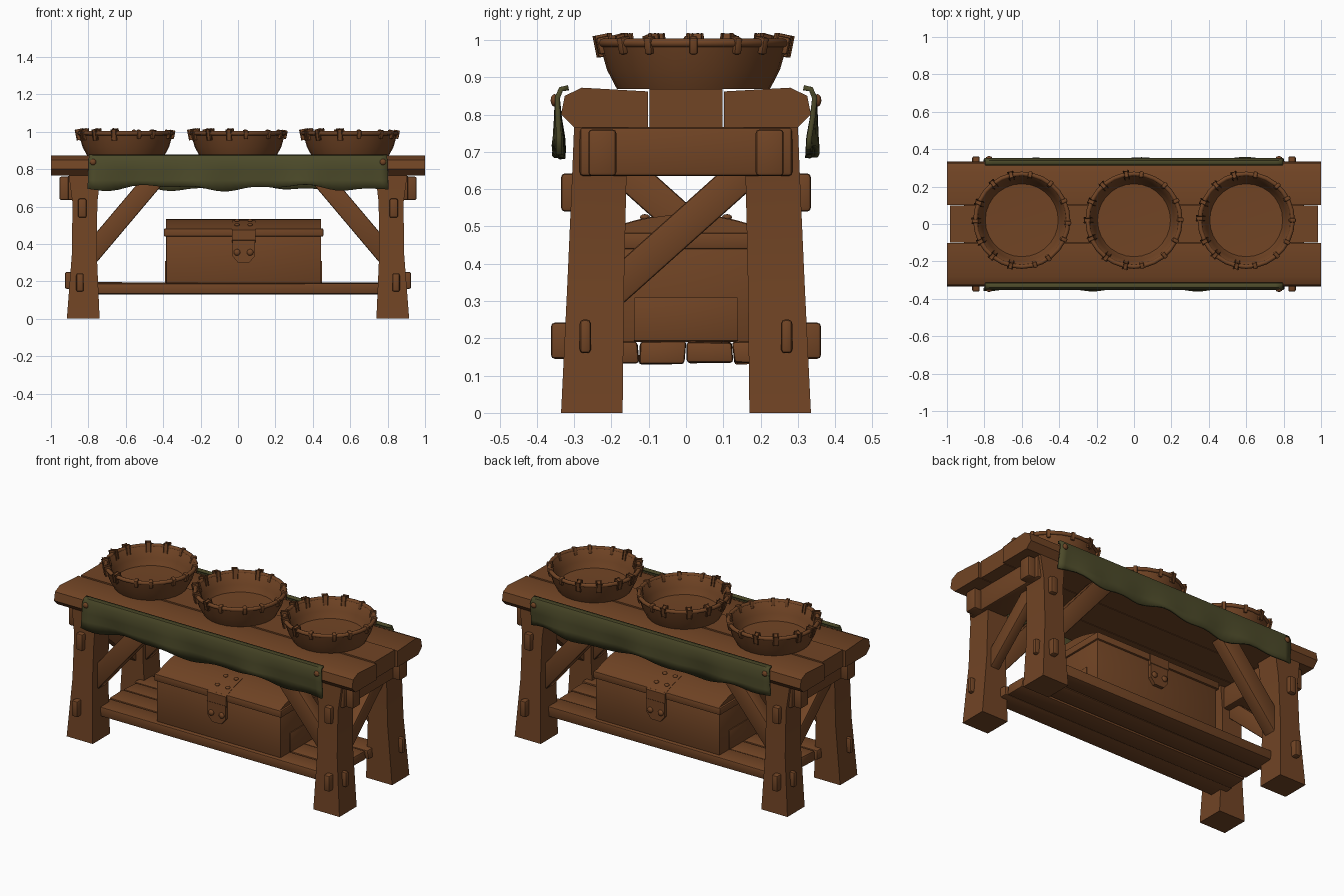
import bpy, bmesh, math, random
from mathutils import Vector, Matrix

random.seed(4)
if "Cube" in bpy.data.objects:
    bpy.data.objects.remove(bpy.data.objects["Cube"])


def material(name, rgb):
    m = bpy.data.materials.new(name)
    m.use_nodes = True
    m.diffuse_color = (*rgb, 1)
    m.node_tree.nodes["Principled BSDF"].inputs["Base Color"].default_value = (*rgb, 1)
    return m


WOOD = material("brown wood", (0.165, 0.058, 0.018))
CLOTH = material("olive cloth", (0.074, 0.070, 0.023))


def finish(bm, name, mat=WOOD, bevel=0, segments=2, angle=35):
    """Turn a bmesh into a shaded object with an optional soft bevel."""
    if bevel:
        edges = [e for e in bm.edges if e.calc_face_angle(0) > 0.4]
        bmesh.ops.bevel(bm, geom=edges, offset=bevel, segments=segments,
                        affect='EDGES', profile=0.5)
    bmesh.ops.recalc_face_normals(bm, faces=bm.faces)
    mesh = bpy.data.meshes.new(name)
    bm.to_mesh(mesh)
    bm.free()
    mesh.materials.append(mat)
    ob = bpy.data.objects.new(name, mesh)
    bpy.context.collection.objects.link(ob)
    bpy.ops.object.select_all(action='DESELECT')
    ob.select_set(True)
    bpy.context.view_layer.objects.active = ob
    bpy.ops.object.shade_smooth_by_angle(angle=math.radians(angle))
    return ob


def box(name, lo, hi, bevel=0.01, turn=None, wobble=0, segments=2):
    """Bevelled box between two corners, optionally turned about its centre."""
    lo, hi = Vector(lo), Vector(hi)
    bm = bmesh.new()
    bmesh.ops.create_cube(bm, size=1)
    mid = (lo + hi) / 2
    for v in bm.verts:
        v.co = Vector(a * b for a, b in zip(v.co, hi - lo))
        v.co += Vector(random.uniform(-wobble, wobble) for _ in range(3))
        if turn:
            v.co = turn @ v.co
        v.co += mid
    return finish(bm, name, bevel=bevel, segments=segments)


def loft(name, rings, mat=WOOD, bevel=0):
    """Skin a list of point rings and cap both ends."""
    bm = bmesh.new()
    rows = [[bm.verts.new(p) for p in ring] for ring in rings]
    for a, b in zip(rows, rows[1:]):
        for i in range(len(a)):
            j = (i + 1) % len(a)
            bm.faces.new((a[i], a[j], b[j], b[i]))
    bm.faces.new(rows[0])
    bm.faces.new(rows[-1])
    return finish(bm, name, mat, bevel)


def beam(name, start, end, width, depth):
    """Straight brace from start to end; depth runs across its plane."""
    start, end = Vector(start), Vector(end)
    d = end - start
    half = Vector((depth, width, d.length)) / 2
    z = d.normalized()
    x = Vector((0, 1, 0)) if abs(d.y) < 1e-6 else Vector((1, 0, 0))
    turn = Matrix((x, z.cross(x), z)).transposed()
    mid = (start + end) / 2
    return box(name, mid - half, mid + half, 0.008, turn)


def rivet(name, place, axis, r=0.014):
    bm = bmesh.new()
    bmesh.ops.create_icosphere(bm, subdivisions=2, radius=r)
    for v in bm.verts:
        v.co = Vector(c * (0.6 if i == axis else 1) for i, c in enumerate(v.co)) + Vector(place)
    return finish(bm, name, angle=60)


# Table top: a middle plank and two outer planks with sloped outer edges
def plank(name, profile, x):
    loft(name, [[(s, y, z) for y, z in profile]
                for s in (-x, x)], bevel=0.016)


plank("top_plank_middle", [(-.098, .765), (.098, .765), (.098, .868), (-.098, .868)], .985)
for side, word in ((-1, "front"), (1, "back")):
    outline = [(.102, .765), (.30, .765), (.335, .80), (.325, .85), (.28, .872), (.102, .862)]
    plank("top_plank_" + word, [(side * y, z) for y, z in outline], 1.0)

# Legs, pegs and side braces
LEG = [(0, .74, .915, .17, .335), (.35, .755, .888, .166, .318),
       (.62, .752, .885, .16, .306), (.77, .735, .905, .155, .30)]
for sx, xw in ((-1, "right"), (1, "left")):
    for sy, yw in ((-1, "front"), (1, "back")):
        tag = f"_{yw}_{xw}"
        loft("leg" + tag, [[(sx * a, sy * c, z), (sx * b, sy * c, z), (sx * b, sy * d, z),
                            (sx * a, sy * d, z)] for z, a, b, c, d in LEG], bevel=0.014)

        def peg(name, x, y, z):
            lo = (min(sx * x[0], sx * x[1]), min(sy * y[0], sy * y[1]), z[0])
            hi = (max(sx * x[0], sx * x[1]), max(sy * y[0], sy * y[1]), z[1])
            box(name + tag, lo, hi, 0.01)

        peg("upper_peg", (.81, .855), (.28, .335), (.54, .642))
        peg("lower_peg", (.825, .865), (.28, .362), (.145, .242))
        peg("end_peg", (.87, .926), (.255, .285), (.16, .25))
        peg("beam_peg", (.87, .955), (.187, .262), (.635, .76))
        beam("long_brace" + tag, (sx * .80, sy * .23, .33), (sx * .42, sy * .23, .78), .105, .08)

    # End beams and single cross braces
    box(f"end_beam_{xw}", (sx * .835 - .075, -.285, .635), (sx * .835 + .075, .285, .766), .01)
    beam(f"end_brace_{xw}", (sx * .83, -sx * .20, .325), (sx * .83, sx * .18, .665), .09, .06)

# Lower shelf of uneven planks
for i in range(4):
    y = -.25 + i * .125
    trim = random.uniform(0, .03)
    box(f"shelf_plank_{i + 1}", (-.80 + trim, y + .002, .132), (.80 - trim, y + .123, .192),
        .008, wobble=.004)

# Chest with an arched lid
CX, HALF = .03, .235
box("chest_body", (CX - .415, -.228, .19), (CX + .415, .228, .45), .005)
box("lid_band", (CX - .426, -.24, .44), (CX + .426, .24, .482), .005)


def lid_z(y, lift=0):
    return .48 + lift + .052 * (1 - (y / HALF) ** 2)


arch = [-HALF + 2 * HALF * i / 10 for i in range(11)]
loft("chest_lid", [[(CX + s * .415, y, lid_z(y)) for y in arch] for s in (-1, 1)])
for s, w in ((-1, "right"), (1, "left")):
    x = CX + s * .416
    box("chest_end_panel_" + w, (x - .004, -.14, .193), (x + .004, .14, .31), .002)

# Clasps: a strap over the lid, a pointed plate and rivets, on both long sides
for s, w in ((-1, "front"), (1, "back")):
    ys = [.09, .13, .17, .21, .24]
    path = [(y, lid_z(y, .002)) for y in ys] + [(.25, .475), (.25, .42)]
    loft("clasp_strap_" + w, [[(CX + dx, s * (y - dy), z - dy) for dx, dy in
                               ((-.063, 0), (.063, 0), (.063, .012), (-.063, .012))]
                              for y, z in path], bevel=.002)
    shape = [(-.06, .44), (.06, .44), (.06, .335), (.03, .30), (-.03, .30), (-.06, .335)]
    loft("clasp_plate_" + w, [[(CX + a, s * y, z) for a, z in shape] for y in (.226, .248)],
         bevel=.003)
    for dx in (-.035, .035):
        rivet("clasp_rivet_" + w, (CX + dx, s * .25, .355), 1, .018)
        for y in (.11, .19):
            rivet("strap_rivet_" + w, (CX + dx, s * y, lid_z(y, .004)), 2)

# Hanging cloths draped over both long edges
for s, w in ((-1, "front"), (1, "back")):
    bm = bmesh.new()
    rows = []
    for i in range(41):
        x = -.795 + 1.59 * i / 40
        hem = .70 + .012 * math.sin(9 * x + s) + .008 * math.sin(21 * x)
        flare = .007 * math.sin(11 * x + 2 * s) + .004 * math.sin(23 * x)
        hang = [(.315, .872), (.335, .868), (.345, .845), (.343 + flare * .4, .79),
                (.340 + flare, .74), (.340 + flare * 1.3, hem)]
        rows.append([bm.verts.new((x * (1 + .012 * k / 5), s * y, z))
                     for k, (y, z) in enumerate(hang)])
    for a, b in zip(rows, rows[1:]):
        for k in range(5):
            bm.faces.new((a[k], a[k + 1], b[k + 1], b[k]))
    cloth = finish(bm, "cloth_" + w, CLOTH)
    thick = cloth.modifiers.new("thickness", 'SOLIDIFY')
    thick.thickness = .014
    thick.offset = 0
    for x in (-.775, .775):
        rivet("cloth_pin_" + w, (x, s * .353, .838), 1, .017)

# Bowls: turned body, bound rim and stitches
PROFILE = [(0, .868), (.205, .868), (.232, .92), (.252, .99), (.246, 1.0),
           (.234, .99), (.215, .93), (.195, .893), (0, .888)]
for n, bx in enumerate((-.6, 0, .6)):
    centre = Vector((bx, .02, 0))
    bm = bmesh.new()
    pts = [bm.verts.new(centre + Vector((r, 0, z))) for r, z in PROFILE]
    edges = [bm.edges.new(p) for p in zip(pts, pts[1:])]
    bmesh.ops.spin(bm, geom=pts + edges, cent=centre, axis=(0, 0, 1),
                   angle=math.tau, steps=28, use_merge=True)
    bmesh.ops.remove_doubles(bm, verts=bm.verts, dist=1e-4)
    finish(bm, f"bowl_{n + 1}")
    bpy.ops.mesh.primitive_torus_add(major_radius=.248, minor_radius=.012, major_segments=28,
                                     minor_segments=8, location=(bx, .02, .992))
    rim = bpy.context.object
    rim.name = f"bowl_rim_{n + 1}"
    rim.data.materials.append(WOOD)
    bpy.ops.object.shade_smooth_by_angle(angle=math.radians(50))
    for i in range(14):
        a = math.tau * (i + random.uniform(-.15, .15)) / 14
        turn = Matrix.Rotation(a, 3, 'Z') @ Matrix.Rotation(.2, 3, 'Y')
        c = centre + turn @ Vector((.25, 0, 0))
        c.z = .986
        half = Vector((.017, .011, .023))
        box(f"bowl_stitch_{n + 1}", c - half, c + half, .006, turn)
